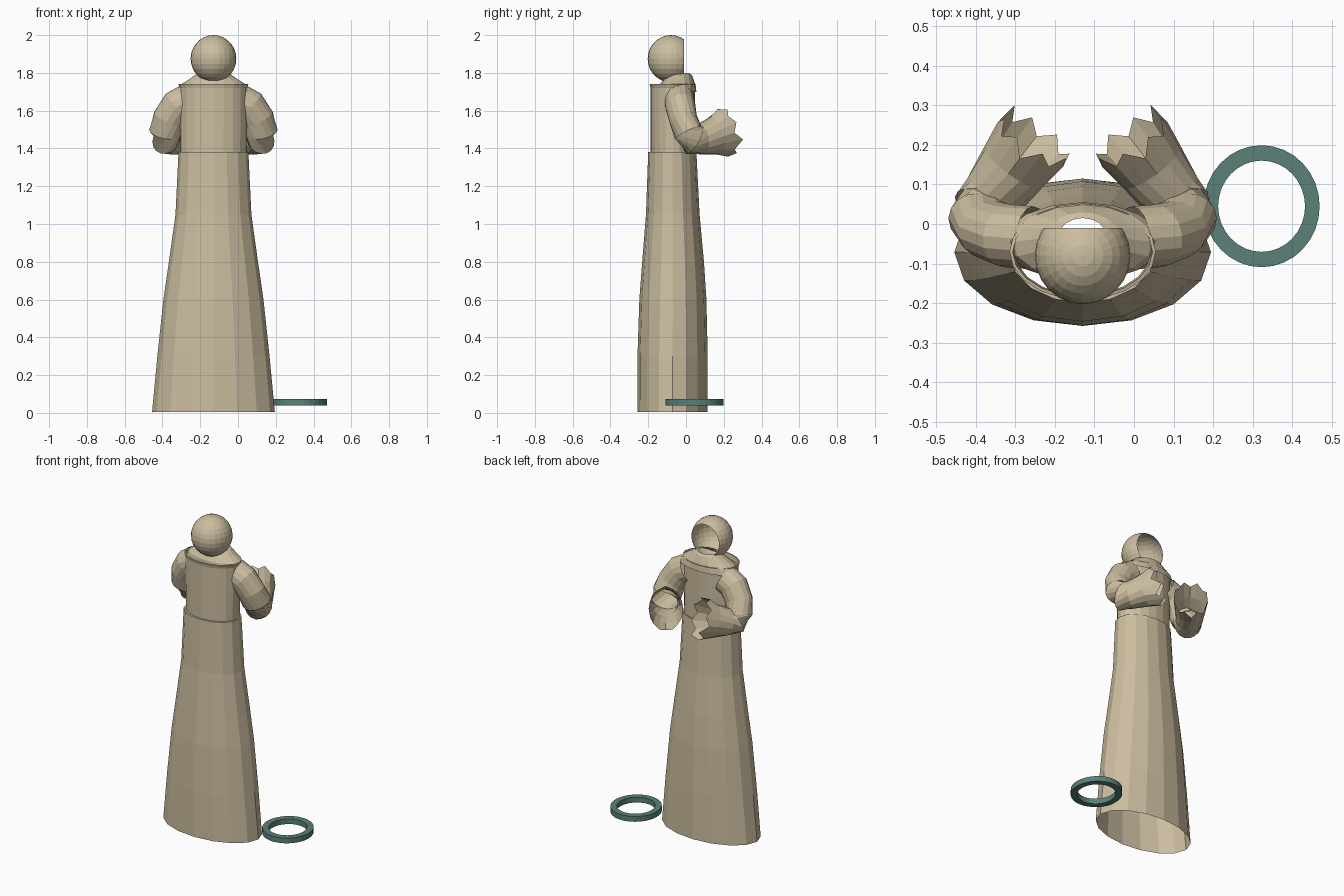
import bpy, bmesh, math, random
from mathutils import Vector

if "Cube" in bpy.data.objects:
    bpy.data.objects.remove(bpy.data.objects["Cube"])

random.seed(4)
CX = -0.13  # centre line of the figure


def material(name, rgb):
    m = bpy.data.materials.new(name)
    m.diffuse_color = (*rgb, 1)
    m.use_nodes = True
    m.node_tree.nodes["Principled BSDF"].inputs["Base Color"].default_value = m.diffuse_color
    return m


CLOTH = material("cloth", (0.60, 0.51, 0.35))
TEAL = material("teal", (0.10, 0.22, 0.19))


def finish(bm, name, mat):
    bmesh.ops.recalc_face_normals(bm, faces=bm.faces)
    me = bpy.data.meshes.new(name)
    bm.to_mesh(me)
    bm.free()
    ob = bpy.data.objects.new(name, me)
    bpy.context.collection.objects.link(ob)
    me.materials.append(mat)
    return ob


def loft(name, rings, mat, loop=False):
    """Skin a list of closed point rings."""
    bm = bmesh.new()
    vs = [[bm.verts.new(p) for p in r] for r in rings]
    pairs = list(zip(vs, vs[1:])) + ([(vs[-1], vs[0])] if loop else [])
    for a, b in pairs:
        n = len(a)
        for i in range(n):
            j = (i + 1) % n
            bm.faces.new((a[i], a[j], b[j], b[i]))
    return finish(bm, name, mat)


def oval(cx, cy, z, rx, ry, n=16):
    return [(cx + rx * math.sin(math.tau * i / n), cy - ry * math.cos(math.tau * i / n), z)
            for i in range(n)]


# Skirt of the robe, open at the hem: z, half width, back y, front y
skirt = [(0.005, 0.325, -0.258, 0.115), (0.3, 0.297, -0.257, 0.115), (0.6, 0.265, -0.247, 0.108),
         (0.8, 0.236, -0.232, 0.095), (1.05, 0.201, -0.212, 0.072), (1.38, 0.185, -0.2, 0.055),
         (1.38, 0.172, -0.188, 0.043)]
loft("robe_skirt", [oval(CX, (a + b) / 2, z, w, (b - a) / 2) for z, w, a, b in skirt], CLOTH)

# Bodice tube with a thin turned collar
bodice = [(1.36, 0.174, 0.117), (1.55, 0.177, 0.118), (1.72, 0.177, 0.118),
          (1.74, 0.185, 0.122), (1.742, 0.177, 0.114), (1.71, 0.172, 0.11)]
loft("robe_bodice", [oval(CX, -0.07, z, rx, ry, 20) for z, rx, ry in bodice], CLOTH)

# Sloping shoulders up to the neck: z, half width, y centre, half depth
yoke = [(1.70, 0.20, -0.045, 0.10), (1.735, 0.178, -0.045, 0.096), (1.765, 0.13, -0.04, 0.08),
        (1.79, 0.095, -0.035, 0.065), (1.80, 0.06, -0.03, 0.045)]
loft("shoulders", [oval(CX, y, z, rx, ry) for z, rx, y, ry in yoke], CLOTH)

# Hood: sphere shell cut open on the face side
bm = bmesh.new()
bmesh.ops.create_uvsphere(bm, u_segments=24, v_segments=14, radius=1)
for v in bm.verts:
    v.co = Vector((CX + v.co.x * 0.121, -0.08 + v.co.y * 0.123, 1.875 + v.co.z * 0.125))
bmesh.ops.bisect_plane(bm, geom=bm.verts[:] + bm.edges[:] + bm.faces[:], plane_co=(0, -0.01, 0),
                       plane_no=(0, 1, 0), clear_outer=True)
finish(bm, "hood", CLOTH)

# Bent sleeves with torn cuffs: centre, width radius, height radius, tilt of the section
sleeve = [((0.00, -0.035, 1.655), 0.08, 0.09, 1.0), ((0.06, -0.03, 1.625), 0.08, 0.09, 1.0),
          ((0.105, -0.015, 1.555), 0.075, 0.088, 1.0), ((0.125, 0.01, 1.485), 0.075, 0.088, 0.8),
          ((0.12, 0.04, 1.445), 0.078, 0.085, 0.5), ((0.095, 0.075, 1.448), 0.08, 0.082, 0.2),
          ((0.045, 0.145, 1.465), 0.09, 0.1, 0), ((-0.006, 0.212, 1.488), 0.1, 0.13, 0)]
N = 16
torn = [(0.022 if i % 2 else -0.014) + random.uniform(-0.012, 0.01) for i in range(N)]
rings = []
for k, (c, w, h, tilt) in enumerate(sleeve):
    t = (Vector(sleeve[min(k + 1, 7)][0]) - Vector(sleeve[max(k - 1, 0)][0])).normalized()
    side = t.cross(Vector((tilt, 0, 1))).normalized()
    up = side.cross(t)
    ring = []
    for i in range(N):
        a = math.tau * i / N
        p = Vector(c) + side * w * math.cos(a) + up * h * math.sin(a)
        if k == 7:
            p += t * torn[i]
        ring.append(p)
    rings.append(ring)
loft("right_sleeve", rings, CLOTH)
loft("left_sleeve", [[(2 * CX - p.x, p.y, p.z) for p in r] for r in rings], CLOTH)

# Flat ring lying beside the hem
ring_profile = [(0.147, 0.04), (0.147, 0.074), (0.11, 0.074), (0.11, 0.04)]
loft("floor_ring", [oval(0.323, 0.045, z, r * 1.0, r * 1.05, 32) for r, z in ring_profile],
     TEAL, loop=True)
